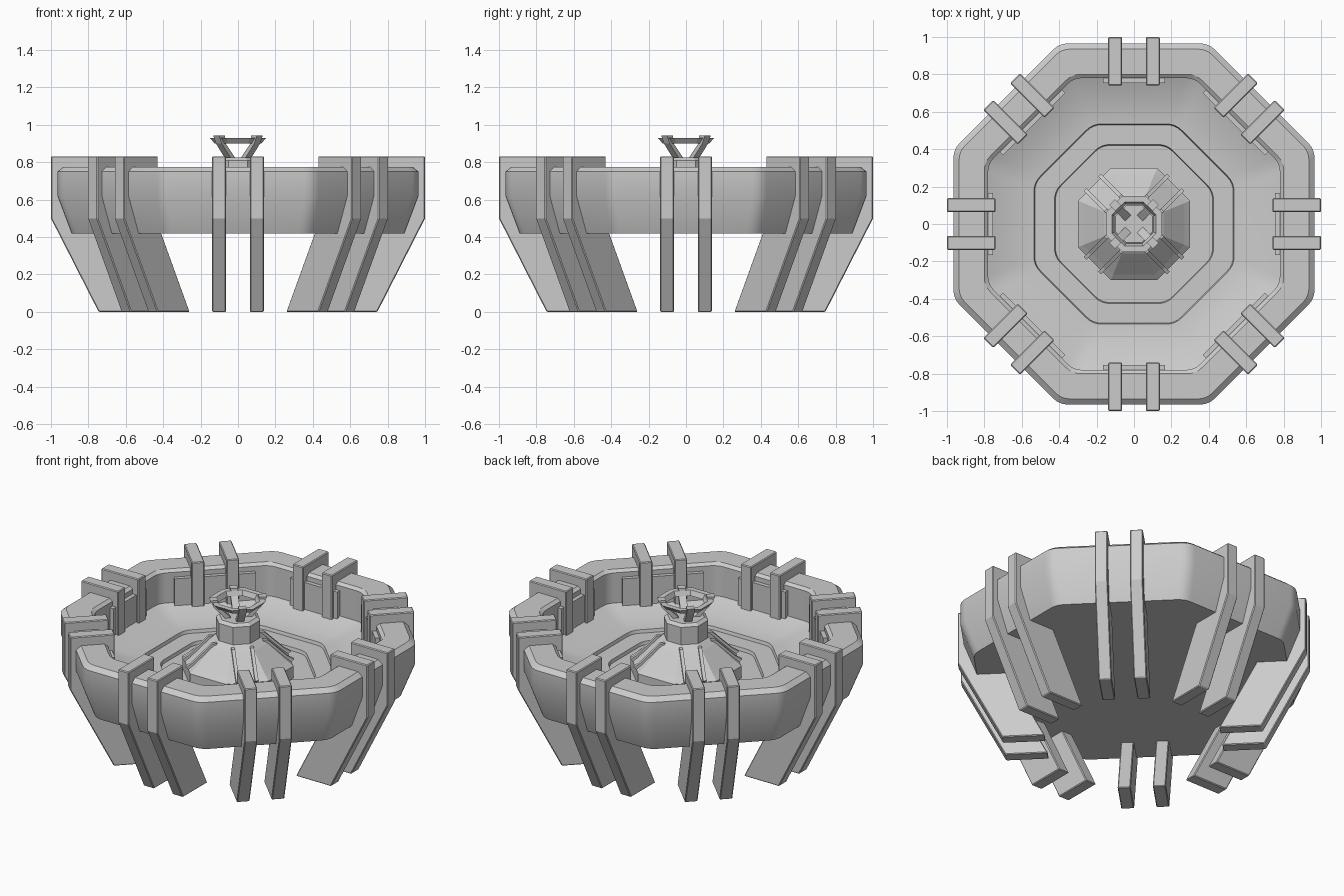
import bpy, bmesh
from math import pi, sin, cos, tan, radians
from mathutils import Matrix, Vector

if "Cube" in bpy.data.objects:
    bpy.data.objects.remove(bpy.data.objects["Cube"])

T8 = tan(pi / 8)


def make(name, verts, faces, smooth=False):
    me = bpy.data.meshes.new(name)
    me.from_pydata([tuple(v) for v in verts], [], faces)
    bm = bmesh.new()
    bm.from_mesh(me)
    bmesh.ops.recalc_face_normals(bm, faces=bm.faces[:])
    bm.to_mesh(me)
    bm.free()
    ob = bpy.data.objects.new(name, me)
    bpy.context.collection.objects.link(ob)
    if smooth:
        bpy.ops.object.select_all(action='DESELECT')
        ob.select_set(True)
        bpy.context.view_layer.objects.active = ob
        bpy.ops.object.shade_smooth_by_angle(angle=radians(25))
    return ob


def octagon(ap, z, cut=0.0, seg=4):
    """Octagon with apothem ap, flats on the axes, corners rounded by length cut."""
    pts = []
    for k in range(8):
        a = pi / 8 + k * pi / 4
        if cut == 0:
            r = ap / cos(pi / 8)
            pts.append(Vector((r * cos(a), r * sin(a), z)))
            continue
        rad = cut / T8
        d = (ap - rad) / cos(pi / 8)
        for i in range(seg + 1):
            b = a - pi / 8 + pi / 4 * i / seg
            pts.append(Vector((d * cos(a) + rad * cos(b), d * sin(a) + rad * sin(b), z)))
    return pts


def loft(name, profile, cut=0.0, closed=False, smooth=False):
    """Stack octagons along an (apothem, z) profile; cap the ends or close into a ring."""
    rings = [octagon(r, z, cut) for r, z in profile]
    n, m = len(rings[0]), len(rings)
    faces = []
    for j in range(m if closed else m - 1):
        a, b = j * n, (j + 1) % m * n
        faces += [(a + i, a + (i + 1) % n, b + (i + 1) % n, b + i) for i in range(n)]
    if not closed:
        faces += [tuple(range(n)), tuple(range((m - 1) * n, m * n))]
    return make(name, [v for r in rings for v in r], faces, smooth)


def plate(name, profile, t0, t1, angle):
    """Extrude a (radius, z) profile sideways from t0 to t1, facing the given angle."""
    n = len(profile)
    rot = Matrix.Rotation(angle, 3, 'Z')
    verts = [rot @ Vector((r, t, z)) for t in (t0, t1) for r, z in profile]
    faces = [tuple(range(n)), tuple(range(n, 2 * n))]
    faces += [(i, (i + 1) % n, n + (i + 1) % n, n + i) for i in range(n)]
    return make(name, verts, faces)


# Basin: solid octagonal bowl with heavy rim and stepped floor
loft("basin", [(0.89, 0.42), (0.965, 0.62), (0.965, 0.75), (0.935, 0.775),
               (0.80, 0.775), (0.78, 0.76), (0.78, 0.57), (0.65, 0.515),
               (0.535, 0.505), (0.53, 0.485), (0.425, 0.485), (0.42, 0.465)],
     cut=0.045, smooth=True)

# Pedestal: flared octagonal foot and column
loft("pedestal", [(0.30, 0.46), (0.30, 0.54), (0.27, 0.565), (0.16, 0.67),
                  (0.12, 0.70), (0.12, 0.81), (0.10, 0.825)])

# Crown: open flared ring on struts
loft("crown_ring", [(0.125, 0.90), (0.15, 0.93), (0.118, 0.93), (0.105, 0.90)], closed=True)
for k in range(4):
    a = pi / 4 + k * pi / 2
    plate("crown_strut", [(0.04, 0.82), (0.075, 0.82), (0.145, 0.90),
                          (0.165, 0.942), (0.12, 0.942), (0.115, 0.90)], -0.022, 0.022, a)
    # Raised ribs on the pedestal foot, flanking each flat
    for s in (-1, 1):
        plate("pedestal_rib", [(0.29, 0.53), (0.315, 0.555), (0.28, 0.575),
                               (0.16, 0.69), (0.13, 0.69)],
              s * 0.045, s * 0.065, a)

# Paired fins that clamp the rim and act as legs, with wall pads between them
FIN = [(0.745, 0), (1.0, 0.50), (1.0, 0.832), (0.74, 0.832), (0.74, 0.47), (0.50, 0)]
for k in range(8):
    a = k * pi / 4
    for s in (-1, 1):
        fin = plate("leg_fin", FIN, s * 0.064, s * 0.138, a)
        bev = fin.modifiers.new("edge", 'BEVEL')
        bev.width = 0.005
        bev.segments = 1
    w = 0.165 if k % 2 == 0 else 0.235
    plate("wall_pad", [(0.755, 0.56), (0.79, 0.56), (0.79, 0.73), (0.755, 0.73)], -w, w, a)
